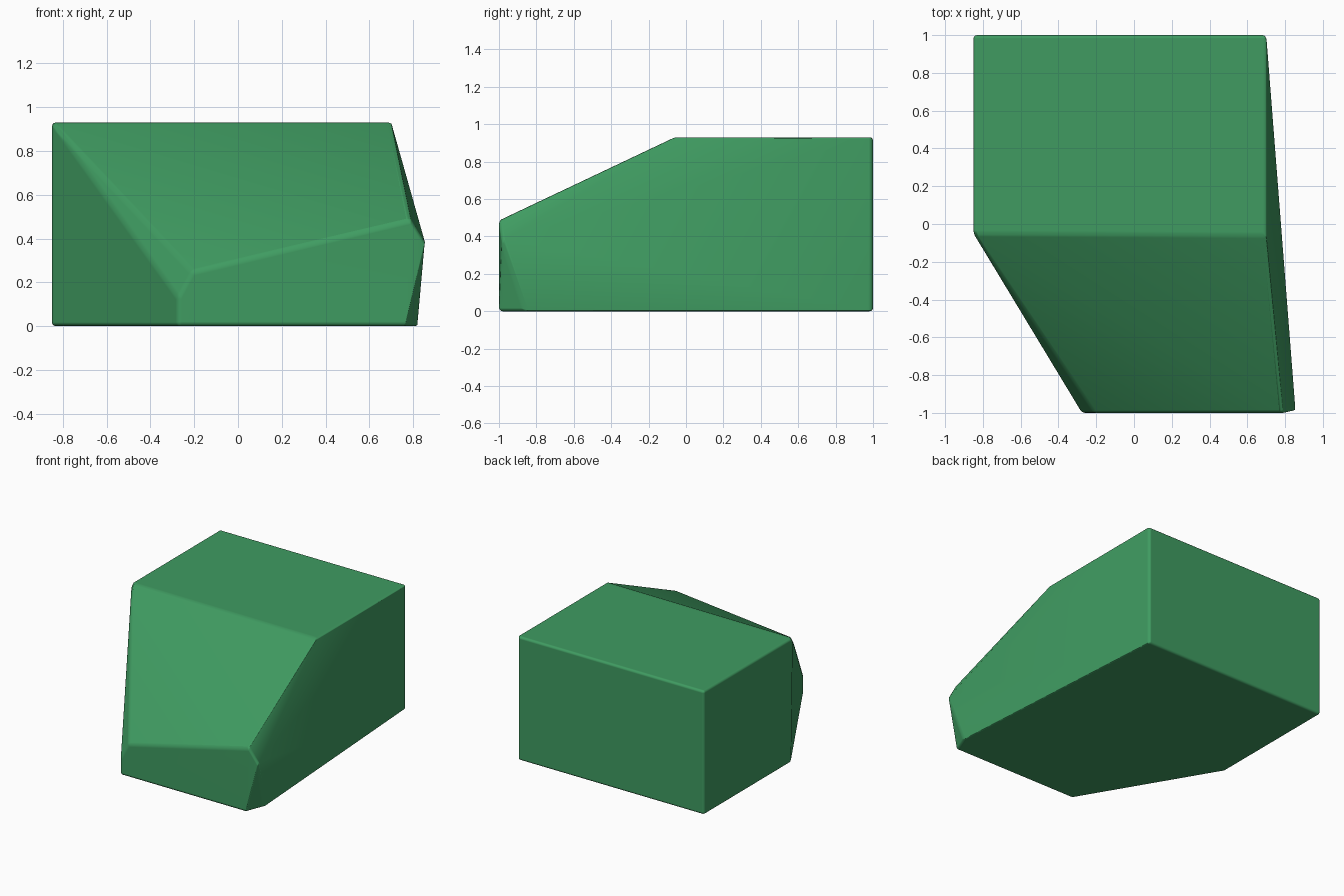
import bpy, bmesh, math

if "Cube" in bpy.data.objects:
    bpy.data.objects.remove(bpy.data.objects["Cube"])

# Corner points of the faceted block
XL, XR, YB, YF, H = -0.85, 0.70, 1.0, -1.0, 0.93
points = [(x, YB, z) for x in (XL, XR) for z in (0, H)]            # back wall
points += [(XL, -0.03, 0), (XL, -0.05, H), (XR, -0.06, H)]         # shoulder
points += [(-0.275, YF, 0), (-0.275, YF, 0.13), (-0.21, YF, 0.25),  # front face
           (0.79, YF, 0.485), (0.765, YF, 0)]
points += [(0.855, -0.985, 0.38), (0.82, -0.86, 0)]                # right front chamfer

# Wrap the corners in a convex skin and merge flat triangles
bm = bmesh.new()
for p in points:
    bm.verts.new(p)
hull = bmesh.ops.convex_hull(bm, input=bm.verts)
loose = [v for v in bm.verts if not v.link_faces]
bmesh.ops.delete(bm, geom=loose, context='VERTS')
bmesh.ops.dissolve_limit(bm, angle_limit=math.radians(1),
                         verts=bm.verts, edges=bm.edges)
bmesh.ops.recalc_face_normals(bm, faces=bm.faces)
mesh = bpy.data.meshes.new("faceted_block")
bm.to_mesh(mesh)
bm.free()
block = bpy.data.objects.new("faceted_block", mesh)
bpy.context.collection.objects.link(block)

# Softened edges
bevel = block.modifiers.new("soft_edges", 'BEVEL')
bevel.width = 0.018
bevel.segments = 3
bevel.limit_method = 'ANGLE'
bevel.angle_limit = math.radians(20)
bevel.harden_normals = True

bpy.context.view_layer.objects.active = block
block.select_set(True)
bpy.ops.object.shade_smooth()

# Green surface
green = bpy.data.materials.new("green")
green.diffuse_color = (0.05, 0.33, 0.12, 1)
green.use_nodes = True
green.node_tree.nodes["Principled BSDF"].inputs["Base Color"].default_value = green.diffuse_color
mesh.materials.append(green)
